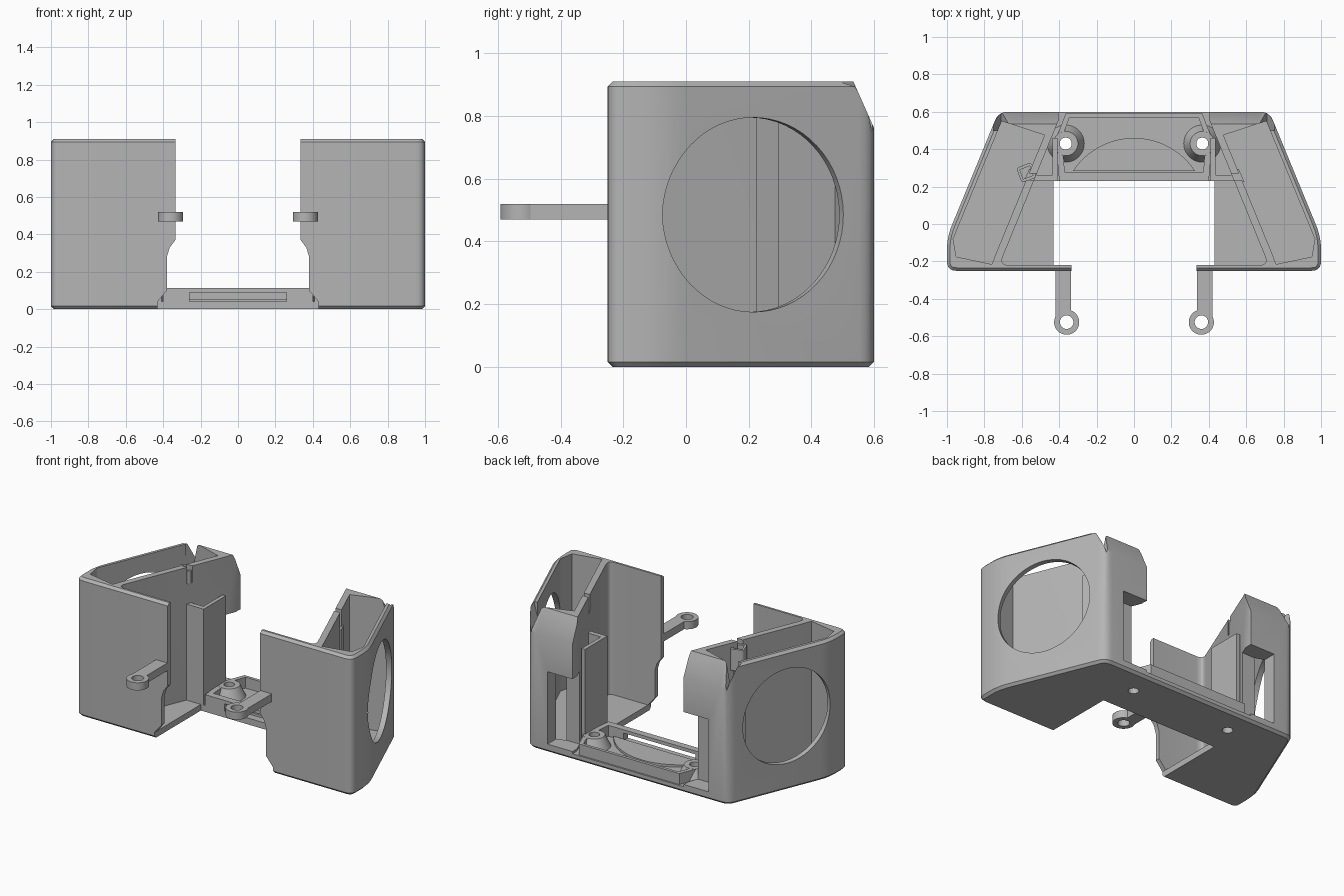
import bpy, bmesh, math
from mathutils import Vector, Matrix

cube = bpy.data.objects.get("Cube")
if cube:
    bpy.data.objects.remove(cube, do_unlink=True)

grey = bpy.data.materials.new("plain grey")
grey.use_nodes = True
grey.diffuse_color = (0.46, 0.46, 0.46, 1)
grey.node_tree.nodes["Principled BSDF"].inputs["Base Color"].default_value = (0.46, 0.46, 0.46, 1)


def finish(name, bm):
    bmesh.ops.recalc_face_normals(bm, faces=bm.faces)
    mesh = bpy.data.meshes.new(name)
    bm.to_mesh(mesh)
    bm.free()
    mesh.materials.append(grey)
    ob = bpy.data.objects.new(name, mesh)
    bpy.context.collection.objects.link(ob)
    return ob


def prism(name, pts, lo, hi, axis="z", chamfer=0):
    """Extrude a flat outline along one axis, optionally chamfering both ends."""
    place = {"x": lambda a, b, t: (t, a, b),
             "y": lambda a, b, t: (a, t, b),
             "z": lambda a, b, t: (a, b, t)}[axis]
    bm = bmesh.new()
    base = bm.faces.new([bm.verts.new(place(a, b, lo)) for a, b in pts])
    ext = bmesh.ops.extrude_face_region(bm, geom=[base], use_keep_orig=True)
    tops = [v for v in ext["geom"] if isinstance(v, bmesh.types.BMVert)]
    bmesh.ops.translate(bm, verts=tops, vec=place(0, 0, hi - lo))
    bmesh.ops.recalc_face_normals(bm, faces=bm.faces)
    if chamfer:
        rim = [e for e in bm.edges if abs(e.verts[0].co.z - e.verts[1].co.z) < 1e-5]
        bmesh.ops.bevel(bm, geom=rim, offset=chamfer, segments=1, affect="EDGES")
    return finish(name, bm)


def box(name, x0, x1, y0, y1, z0, z1):
    return prism(name, [(x0, y0), (x1, y0), (x1, y1), (x0, y1)], z0, z1)


def cone(name, centre, r1, r2, depth, direction=(0, 0, 1)):
    bm = bmesh.new()
    turn = Vector((0, 0, 1)).rotation_difference(Vector(direction)).to_matrix().to_4x4()
    bmesh.ops.create_cone(bm, cap_ends=True, segments=64, radius1=r1, radius2=r2,
                          depth=depth, matrix=Matrix.Translation(centre) @ turn)
    return finish(name, bm)


def rounded(corners, steps=5):
    """Round each (x, y, radius) corner with a short curve."""
    out = []
    for i, (x, y, r) in enumerate(corners):
        p = Vector((x, y))
        if not r:
            out.append((x, y))
            continue
        a = Vector(corners[i - 1][:2]) - p
        b = Vector(corners[(i + 1) % len(corners)][:2]) - p
        a, b = p + a.normalized() * r, p + b.normalized() * r
        for k in range(steps + 1):
            t = k / steps
            out.append(tuple(a * (1 - t) ** 2 + p * 2 * t * (1 - t) + b * t * t))
    return out


def both(pts):
    """Mirror a half outline across x."""
    return pts + [(-x, y) for x, y in reversed(pts)]


def flip(pts, s):
    return [(x * s, y) for x, y in pts]


def apply_bool(ob, other, op="DIFFERENCE"):
    mod = ob.modifiers.new("cut", "BOOLEAN")
    mod.operation, mod.solver, mod.object = op, "EXACT", other
    bpy.context.view_layer.objects.active = ob
    bpy.ops.object.modifier_apply(modifier=mod.name)


def cut(ob, cutter):
    apply_bool(ob, cutter)
    bpy.data.objects.remove(cutter, do_unlink=True)


# Outer housing block
half = [(0.5, -0.25, 0), (1.0, -0.25, 0.05), (1.0, -0.07, 0.07), (0.724, 0.6, 0.05), (0.4, 0.6, 0)]
outline = both(rounded(half))
housing = prism("housing", outline, 0, 0.91, chamfer=0.016)

# Open space between the two inner walls
cut(housing, prism("room", both(rounded([(0.2, -0.22, 0), (0.72, -0.22, 0.05),
                                         (0.405, 0.55, 0), (0.4, 0.7, 0)])), 0.04, 1))
# Front gap with the curved wall edge
gap = [(0.43, -0.1), (0.43, 0.04), (0.38, 0.1), (0.38, 0.28), (0.365, 0.33), (0.335, 0.37), (0.335, 1)]
cut(housing, prism("gap", both(gap), -0.4, 0.23, "y"))
# Sloped rear top edge
cut(housing, prism("slope", [(0.525, 0.93), (0.605, 0.75), (0.7, 0.75), (0.7, 0.93)], -1.1, 1.1, "x"))

normal = Vector((0.924, 0.382, 0))
for s in (1, -1):
    # Side chamber
    chamber = [(0.735, -0.15), (0.76, -0.215), (0.95, -0.175), (0.967, -0.08), (0.707, 0.55), (0.478, 0.475)]
    cut(housing, prism("chamber", flip(chamber, s), 0.04, 1))
    # Round side opening with a chamfered lip
    n = Vector((normal.x * s, normal.y, 0))
    c = Vector((0.882 * s, 0.215, 0.485))
    cut(housing, cone("opening", c, 0.31, 0.31, 0.14, n))
    cut(housing, cone("lip", c + n * 0.01, 0.295, 0.335, 0.04, n))
    # Rear window, corner notch and cable slot
    xs = sorted((0.38 * s, 0.585 * s))
    cut(housing, box("window", *xs, 0.49, 0.7, 0.055, 0.53))
    cut(housing, prism("notch", flip([(0.71, 0.75), (0.66, 0.95), (0.765, 0.95)], s), 0.5, 0.7, "y"))
    xs = sorted((0.49 * s, 0.6 * s))
    cut(housing, box("slot", *xs, 0.235, 0.27, 0.8, 1))

# Rear tray with a rim and a front slot
tray = prism("tray_rim", both([(0.4, 0.23), (0.42, 0.45), (0.365, 0.59)]), 0.03, 0.112)
cut(tray, prism("tray_inside", both([(0.37, 0.275), (0.385, 0.46), (0.345, 0.57)]), 0.02, 0.2))
cut(tray, box("tray_slot", -0.26, 0.26, 0.2, 0.3, 0.042, 0.09))
arc = [(0.39 * math.cos(a), 0.07 + 0.39 * math.sin(a))
       for a in (math.radians(33 + 114 * k / 24) for k in range(25))]
prism("tray_mound", arc, 0.03, 0.055)

for s, side in ((1, "left"), (-1, "right")):
    # Screw boss with a through hole
    boss = cone(side + "_screw_boss", (0.365 * s, 0.43, 0.07), 0.105, 0.065, 0.085)
    for ob in (housing, tray, boss):
        cut(ob, cone("screw_hole", (0.365 * s, 0.43, 0.05), 0.032, 0.032, 0.3))
    # Corner post beside the tray
    post = [(0.41, 0.23), (0.55, 0.23), (0.535, 0.262), (0.435, 0.262), (0.435, 0.46), (0.41, 0.46)]
    prism(side + "_corner_post", flip(post, s), 0.03, 0.67)
    # Rib on the chamber side of the inner wall
    rib = [(0.565, 0.225), (0.59, 0.225), (0.56, 0.295), (0.535, 0.295)]
    prism(side + "_wall_rib", flip(rib, s), 0.03, 0.8)
    # Front mounting arm and eyelet
    xs = sorted((0.337 * s, 0.42 * s))
    arm = box(side + "_mounting_arm", *xs, -0.52, -0.235, 0.47, 0.52)
    ring = cone("ring", (0.36 * s, -0.525, 0.495), 0.067, 0.067, 0.05)
    apply_bool(arm, ring, "UNION")
    bpy.data.objects.remove(ring, do_unlink=True)
    cut(arm, cone("eyelet", (0.36 * s, -0.525, 0.495), 0.036, 0.036, 0.2))

# Cable guide on the right inner wall
guide = prism("cable_guide", rounded([(-0.60, 0.22, 0.02), (-0.52, 0.25, 0.02),
                                      (-0.55, 0.33, 0.02), (-0.63, 0.30, 0.02)]), 0.74, 0.88)
cut(guide, prism("guide_hole", [(-0.593, 0.24), (-0.54, 0.26), (-0.557, 0.31), (-0.61, 0.29)], 0.7, 1))

# Smooth the round parts and keep the edges sharp
bpy.ops.object.select_all(action="DESELECT")
for ob in bpy.context.collection.objects:
    if ob.type == "MESH" and grey.name in ob.data.materials:
        ob.select_set(True)
        bpy.context.view_layer.objects.active = ob
bpy.ops.object.shade_smooth_by_angle(angle=math.radians(25))
